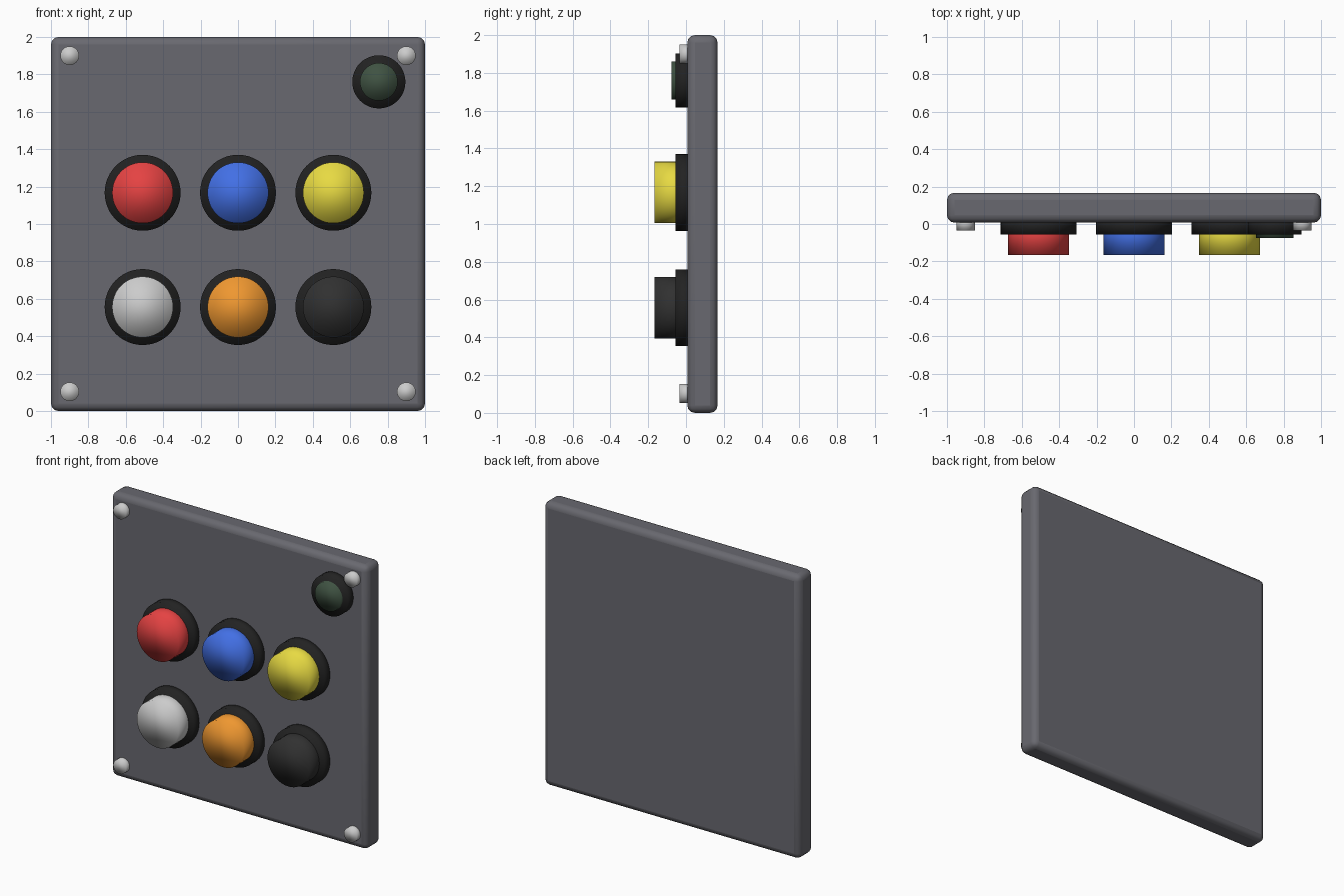
import bpy
from math import pi

if "Cube" in bpy.data.objects:
    bpy.data.objects.remove(bpy.data.objects["Cube"])

FACE = 0.007   # y of the panel's front face
BACK = 0.167   # y of the panel's back face


def material(name, rgb):
    m = bpy.data.materials.new(name)
    m.diffuse_color = (*rgb, 1)
    m.use_nodes = True
    m.node_tree.nodes["Principled BSDF"].inputs["Base Color"].default_value = m.diffuse_color
    return m


def disc(name, x, z, radius, front, mat):
    """Smooth-shaded cylinder from just inside the panel out to y = front."""
    back = FACE + 0.03
    bpy.ops.mesh.primitive_cylinder_add(
        vertices=48, radius=radius, depth=back - front,
        location=(x, (front + back) / 2, z), rotation=(pi / 2, 0, 0))
    ob = bpy.context.object
    ob.name = name
    ob.data.materials.append(mat)
    bpy.ops.object.shade_smooth()
    return ob


panel_grey = material("panel_grey", (0.14, 0.14, 0.16))
rubber = material("bezel_black", (0.016, 0.016, 0.016))
steel = material("screw_steel", (0.55, 0.55, 0.55))
lens = material("lamp_green", (0.05, 0.085, 0.055))

# Panel with rounded edges
bpy.ops.mesh.primitive_cube_add(size=1, location=(0, (FACE + BACK) / 2, 1))
panel = bpy.context.object
panel.name = "panel"
panel.scale = (2, BACK - FACE, 2)
bpy.ops.object.transform_apply(location=False, rotation=False, scale=True)
bevel = panel.modifiers.new("rounded_edges", 'BEVEL')
bevel.width = 0.04
bevel.segments = 3
panel.data.materials.append(panel_grey)
bpy.ops.object.shade_smooth_by_angle()

# Two rows of three push buttons, each in a black bezel
rows = [
    (1.167, [("red", (0.78, 0.055, 0.055)), ("blue", (0.055, 0.16, 0.78)),
             ("yellow", (0.8, 0.7, 0.055))]),
    (0.556, [("white", (0.6, 0.6, 0.6)), ("orange", (0.86, 0.31, 0.03)),
             ("black", (0.03, 0.03, 0.03))]),
]
for z, buttons in rows:
    for i, (colour, rgb) in enumerate(buttons):
        x = (i - 1) * 0.51
        disc(colour + "_bezel", x, z, 0.203, -0.055, rubber)
        disc(colour + "_button", x, z, 0.163, -0.167,
             material("button_" + colour, rgb))

# Indicator lamp in the upper right corner
disc("lamp_bezel", 0.753, 1.76, 0.142, -0.055, rubber)
disc("lamp_lens", 0.753, 1.76, 0.101, -0.076, lens)

# Corner screws
for x in (-0.9, 0.9):
    for z in (0.103, 1.9):
        disc("corner_screw", x, z, 0.05, -0.034, steel)
